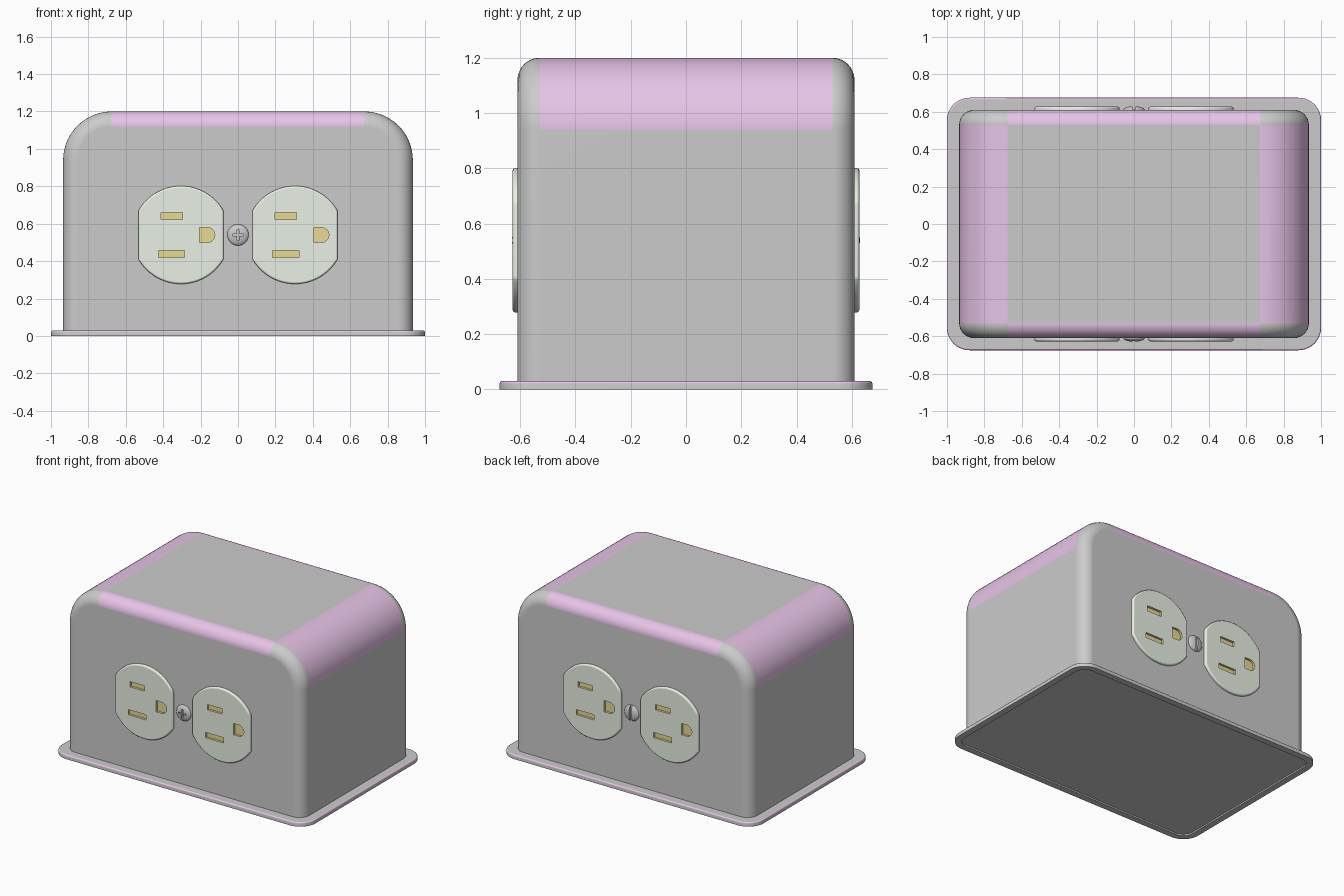
import bpy, bmesh, math
from math import cos, sin, pi

if "Cube" in bpy.data.objects:
    bpy.data.objects.remove(bpy.data.objects["Cube"])


def material(name, rgb):
    m = bpy.data.materials.new(name)
    m.diffuse_color = (*rgb, 1)
    m.use_nodes = True
    m.node_tree.nodes["Principled BSDF"].inputs["Base Color"].default_value = m.diffuse_color
    return m


SHELL = material("shell_grey", (0.8, 0.8, 0.8))
TRIM = material("edge_pink", (0.8, 0.55, 0.8))
CREAM = material("cream_plastic", (0.82, 0.88, 0.79))
BRASS = material("brass", (0.8, 0.7, 0.3))


def loft(name, rings, mats=(), pick=None):
    """Skin equal-length rings of points and cap both ends."""
    bm = bmesh.new()
    vs = [[bm.verts.new(p) for p in r] for r in rings]
    n = len(vs[0])
    for a, b in zip(vs, vs[1:]):
        for i in range(n):
            j = (i + 1) % n
            bm.faces.new((a[i], a[j], b[j], b[i]))
    bm.faces.new(vs[0])
    bm.faces.new(vs[-1])
    bmesh.ops.recalc_face_normals(bm, faces=bm.faces)
    if pick:
        for f in bm.faces:
            f.material_index = pick(f.calc_center_median())
    me = bpy.data.meshes.new(name)
    bm.to_mesh(me)
    bm.free()
    ob = bpy.data.objects.new(name, me)
    bpy.context.collection.objects.link(ob)
    for m in mats:
        me.materials.append(m)
    return ob


def activate(ob):
    bpy.ops.object.select_all(action='DESELECT')
    ob.select_set(True)
    bpy.context.view_layer.objects.active = ob


def smooth(ob, angle=35):
    activate(ob)
    bpy.ops.object.shade_smooth_by_angle(angle=math.radians(angle))
    ob.modifiers.new("weighted", 'WEIGHTED_NORMAL').keep_sharp = True


def cut(ob, cutter):
    activate(ob)
    m = ob.modifiers.new("cut", 'BOOLEAN')
    m.operation, m.solver, m.object = 'DIFFERENCE', 'EXACT', cutter
    m.material_mode = 'TRANSFER'
    bpy.ops.object.modifier_apply(modifier=m.name)
    bpy.data.objects.remove(cutter)


def arc(cx, cz, r, a0, a1, n):
    return [(cx + r * cos(a0 + (a1 - a0) * i / n), cz + r * sin(a0 + (a1 - a0) * i / n))
            for i in range(n + 1)]


def round_rect(hx, hy, r, z):
    pts = []
    for k, (sx, sy) in enumerate(((1, 1), (-1, 1), (-1, -1), (1, -1))):
        pts += arc(sx * (hx - r), sy * (hy - r), r, k * pi / 2, (k + 1) * pi / 2, 10)
    return [(x, y, z) for x, y in pts]


# Shell: arched front outline, rounded over at the front and back
W, D, H, R, E = 0.935, 0.61, 1.2, 0.26, 0.08


def shell_ring(inset, y):
    x, z, r = W - R, H - R, R - inset
    pts = [(W - inset, 0.02)] + arc(x, z, r, 0, pi / 2, 14) + arc(-x, z, r, pi / 2, pi, 14)
    pts.append((inset - W, 0.02))
    return [(px, y, pz) for px, pz in pts]


steps = [i / 8 * pi / 2 for i in range(9)]
front = [shell_ring(E * (1 - sin(a)), -D + E * (1 - cos(a))) for a in steps]
back = [[(x, -y, z) for x, y, z in r] for r in reversed(front)]


def shell_tint(c):
    side_round = abs(c.y) < 0.3 and c.z > H - R and abs(c.x) > W - R
    top_round = abs(c.x) < 0.1 and abs(c.y) > D - E and c.z > 1.1
    return 1 if side_round or top_round else 0


smooth(loft("outlet_box_shell", front + back, (SHELL, TRIM), shell_tint))

# Base flange with a shallow recess underneath
spec = [(0.045, 0.01), (0.045, 0), (0, 0), (0, 0.022), (0.003, 0.027), (0.009, 0.03)]
smooth(loft("base_flange", [round_rect(1 - i, 0.675 - i, 0.12 - i, z) for i, z in spec],
            (SHELL, TRIM), lambda c: int(0.022 < c.z < 0.0299)))


# Receptacle faces: clipped discs with blade slots and a ground hole
def extruded(name, outline, y0, y1, mats=()):
    return loft(name, [[(x, y, z) for x, z in outline] for y in (y0, y1)], mats)


def rect(x0, x1, z0, z1):
    return [(x0, z0), (x1, z0), (x1, z1), (x0, z1)]


def plate_ring(cx, inset, y):
    r, w = 0.262 - inset, 0.228 - inset
    a = math.acos(w / r)
    pts = arc(0, 0, r, a, pi - a, 24) + arc(0, 0, r, pi + a, 2 * pi - a, 24)
    return [(cx + x, y, 0.54 + z) for x, z in pts]


def rear_copy(ob):
    c = ob.copy()
    c.name = "rear_" + ob.name
    c.rotation_euler.z = pi
    bpy.context.collection.objects.link(c)


for side, cx in (("left", -0.305), ("right", 0.305)):
    plate = loft(side + "_receptacle",
                 [plate_ring(cx, i, y) for i, y in ((0, -0.59), (0, -0.619), (0.004, -0.625), (0.011, -0.628))],
                 (CREAM,))
    ground = [(cx + 0.1, 0.50)] + arc(cx + 0.141, 0.54, 0.04, -pi / 2, pi / 2, 12) + [(cx + 0.1, 0.58)]
    for hole in (rect(cx - 0.107, cx + 0.008, 0.622, 0.66),
                 rect(cx - 0.12, cx + 0.02, 0.42, 0.457), ground):
        cut(plate, extruded("slot_cutter", hole, -0.7, -0.612, (BRASS,)))
    smooth(plate)
    rear_copy(plate)


# Domed screws: cross drive in front, single slot behind
def screw(name, slots):
    dome = [(0.057, -0.59), (0.057, -0.611), (0.053, -0.617), (0.043, -0.623), (0.028, -0.627), (0.012, -0.629)]
    ob = loft(name, [[(r * cos(k * pi / 16), y, 0.54 + r * sin(k * pi / 16)) for k in range(32)]
                     for r, y in dome])
    for hx, hz in slots:
        cut(ob, extruded("drive_cutter", rect(-hx, hx, 0.54 - hz, 0.54 + hz), -0.7, -0.613))
    smooth(ob)
    return ob


screw("front_screw", ((0.03, 0.006), (0.006, 0.03)))
screw("rear_screw", ((0.008, 0.07),)).rotation_euler.z = pi
